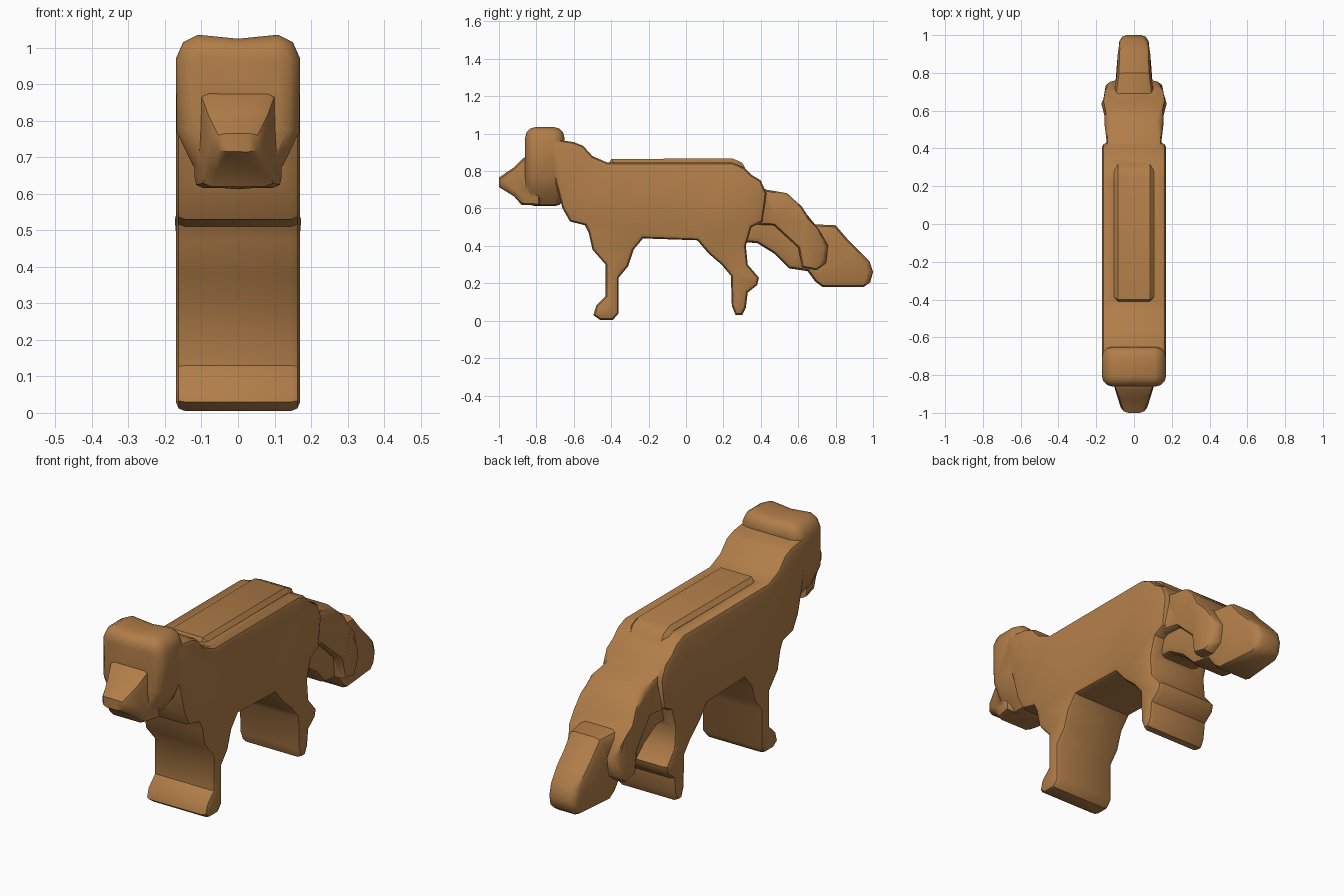
import bpy, bmesh, math

if "Cube" in bpy.data.objects:
    bpy.data.objects.remove(bpy.data.objects["Cube"])

fur = bpy.data.materials.new("tan_fur")
fur.diffuse_color = (0.44, 0.208, 0.066, 1)
fur.use_nodes = True
fur.node_tree.nodes["Principled BSDF"].inputs["Base Color"].default_value = fur.diffuse_color


def width_at(table, t):
    """Half width interpolated from (position, half width) pairs."""
    if t <= table[0][0]:
        return table[0][1]
    for (a, wa), (b, wb) in zip(table, table[1:]):
        if t <= b:
            return wa + (wb - wa) * (t - a) / (b - a)
    return table[-1][1]


def finish(name, bm, caps, bevel, segments):
    """Round the rims of the two cap faces and make an object."""
    bmesh.ops.recalc_face_normals(bm, faces=bm.faces)
    rims = {e for f in caps for e in f.edges}
    bmesh.ops.bevel(bm, geom=list(rims), offset=bevel, segments=segments,
                    profile=0.5, affect='EDGES', clamp_overlap=False)
    bmesh.ops.triangulate(bm, faces=[f for f in bm.faces if len(f.verts) > 4])
    me = bpy.data.meshes.new(name)
    bm.to_mesh(me)
    bm.free()
    me.materials.append(fur)
    ob = bpy.data.objects.new(name, me)
    bpy.context.collection.objects.link(ob)
    return ob


def slab(name, pts, widths, bevel=0.025, segments=2):
    """Side profile (y, z) given thickness across x."""
    bm = bmesh.new()
    left = [bm.verts.new((-width_at(widths, y), y, z)) for y, z in pts]
    right = [bm.verts.new((width_at(widths, y), y, z)) for y, z in pts]
    caps = [bm.faces.new(left), bm.faces.new(right[::-1])]
    for i in range(len(pts)):
        j = (i + 1) % len(pts)
        bm.faces.new((left[i], right[i], right[j], left[j]))
    return finish(name, bm, caps, bevel, segments)


def front_block(name, half, y0, y1, bevel):
    """Front section (half of it, x >= 0) mirrored and run along y."""
    pts = half + [(-x, z) for x, z in reversed(half) if x > 0]
    bm = bmesh.new()
    a = [bm.verts.new((x, y0, z)) for x, z in pts]
    b = [bm.verts.new((x, y1, z)) for x, z in pts]
    caps = [bm.faces.new(a), bm.faces.new(b[::-1])]
    for i in range(len(pts)):
        j = (i + 1) % len(pts)
        bm.faces.new((a[i], b[i], b[j], a[j]))
    return finish(name, bm, caps, bevel, 3)


# Torso, neck and full-width legs
body = slab("body", [
    (-0.74, 0.97), (-0.67, 0.965), (-0.60, 0.955), (-0.55, 0.935),
    (-0.50, 0.88), (-0.42, 0.845), (0.25, 0.845), (0.31, 0.82),
    (0.35, 0.78), (0.40, 0.75), (0.43, 0.68), (0.41, 0.53), (0.35, 0.50),
    (0.32, 0.40), (0.33, 0.30), (0.39, 0.23), (0.38, 0.19), (0.33, 0.15),
    (0.32, 0.07), (0.30, 0.03), (0.265, 0.03), (0.245, 0.08), (0.24, 0.24),
    (0.19, 0.30), (0.12, 0.36), (0.06, 0.43), (-0.23, 0.44), (-0.28, 0.38),
    (-0.31, 0.29), (-0.36, 0.23), (-0.36, 0.04), (-0.39, 0.005),
    (-0.46, 0.005), (-0.495, 0.03), (-0.48, 0.08), (-0.43, 0.13),
    (-0.43, 0.30), (-0.50, 0.38), (-0.52, 0.47), (-0.54, 0.51),
    (-0.62, 0.53), (-0.66, 0.60), (-0.70, 0.75)], [(0, 0.17)])

# Raised strip along the back
ridge = slab("back_ridge", [
    (-0.43, 0.80), (-0.40, 0.865), (0.25, 0.867), (0.30, 0.845), (0.33, 0.79)],
    [(0, 0.105)], 0.02, 1)

# Head with a tapered jaw and two low ears
head = front_block("head", [
    (0, 0.612), (0.075, 0.618), (0.125, 0.68), (0.168, 0.77), (0.17, 0.97),
    (0.15, 1.015), (0.11, 1.035), (0, 1.024)], -0.86, -0.65, 0.055)

# Snout narrowing to the nose
snout = slab("snout", [
    (-0.78, 0.90), (-0.87, 0.87), (-0.92, 0.82), (-1.0, 0.765), (-1.0, 0.715),
    (-0.92, 0.665), (-0.88, 0.62), (-0.78, 0.615)],
    [(-1.0, 0.06), (-0.93, 0.085), (-0.87, 0.11), (-0.8, 0.125)], 0.03)

# Slim tail core reaching the tip
tail = slab("tail", [
    (0.36, 0.70), (0.54, 0.65), (0.62, 0.60), (0.69, 0.515), (0.80, 0.51),
    (0.86, 0.44), (0.92, 0.38), (0.98, 0.32), (1.0, 0.26), (0.985, 0.205),
    (0.95, 0.18), (0.73, 0.18), (0.69, 0.21), (0.65, 0.265), (0.55, 0.28),
    (0.47, 0.36), (0.38, 0.415), (0.30, 0.42)],
    [(0.4, 0.11), (0.75, 0.10), (0.8, 0.087), (0.93, 0.085), (1.0, 0.07)], 0.03)

# Broad bushy part of the tail
bush = slab("tail_bush", [
    (0.36, 0.74), (0.43, 0.70), (0.54, 0.682), (0.58, 0.645), (0.62, 0.61),
    (0.66, 0.545), (0.71, 0.49), (0.76, 0.40), (0.75, 0.31), (0.70, 0.27),
    (0.62, 0.285), (0.60, 0.39), (0.47, 0.51), (0.36, 0.515)],
    [(0.4, 0.165), (0.45, 0.143), (0.55, 0.147), (0.63, 0.168), (0.71, 0.168),
     (0.76, 0.13)], 0.028)

# Join the parts into one skin
bpy.context.view_layer.objects.active = body
for part in (ridge, head, snout, tail, bush):
    mod = body.modifiers.new("join_" + part.name, 'BOOLEAN')
    mod.operation = 'UNION'
    mod.solver = 'EXACT'
    mod.object = part
    bpy.ops.object.modifier_apply(modifier=mod.name)
    bpy.data.objects.remove(part)

body.select_set(True)
bpy.ops.object.shade_smooth_by_angle(angle=math.radians(40))
